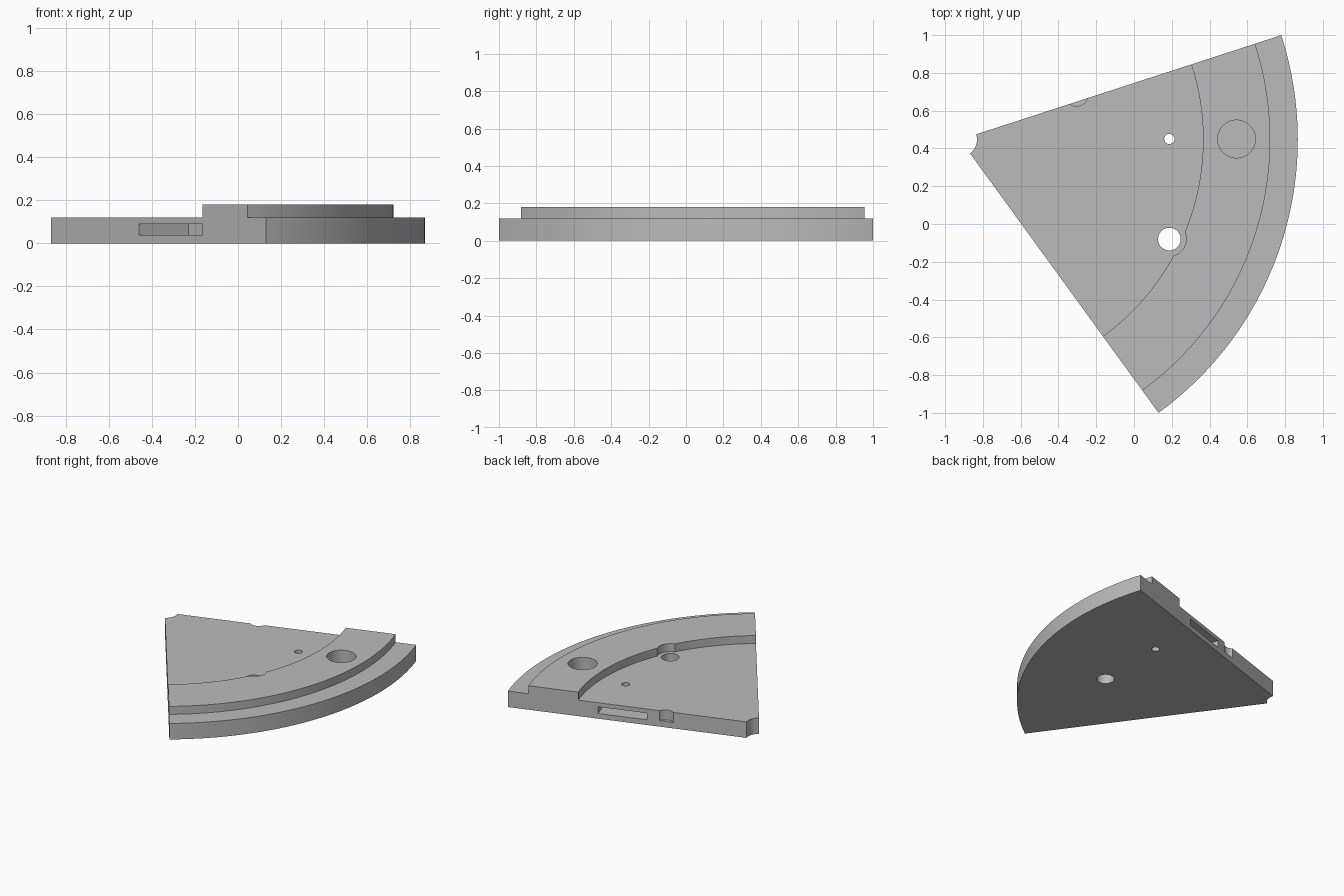
import bpy, bmesh
from math import radians, cos, sin
from mathutils import Matrix, Vector

if "Cube" in bpy.data.objects:
    bpy.data.objects.remove(bpy.data.objects["Cube"])

APEX = Vector((-0.921, 0.447, 0))
LOW, HIGH = radians(-54), radians(18)
BASE, TOP = 0.12, 0.18

grey = bpy.data.materials.new("plain_grey")
grey.use_nodes = True
grey.diffuse_color = (0.5, 0.5, 0.5, 1)
grey.node_tree.nodes["Principled BSDF"].inputs["Base Color"].default_value = (0.5, 0.5, 0.5, 1)


def make_object(name, bm):
    bmesh.ops.recalc_face_normals(bm, faces=bm.faces)
    mesh = bpy.data.meshes.new(name)
    bm.to_mesh(mesh)
    bm.free()
    mesh.materials.append(grey)
    obj = bpy.data.objects.new(name, mesh)
    bpy.context.collection.objects.link(obj)
    return obj


def cylinder(name, x, y, radius, bottom, top):
    bm = bmesh.new()
    bmesh.ops.create_cone(bm, cap_ends=True, segments=48, radius1=radius, radius2=radius,
                          depth=top - bottom,
                          matrix=Matrix.Translation((x, y, (bottom + top) / 2)))
    return make_object(name, bm)


def edge_slot(name, angle, start, end, depth):
    # box straddling a straight side, placed by its distance from the apex
    along = Vector((cos(angle), sin(angle), 0))
    place = Matrix.Translation(APEX + along * (start + end) / 2 + Vector((0, 0, 0.064)))
    size = Matrix.Diagonal((end - start, 2 * depth, 0.05, 1))
    bm = bmesh.new()
    bmesh.ops.create_cube(bm, size=1, matrix=place @ Matrix.Rotation(angle, 4, "Z") @ size)
    return make_object(name, bm)


# Stepped cross-section swept through a fifth of a circle
section = [(0.09, 0), (1.788, 0), (1.788, BASE), (1.642, BASE),
           (1.642, TOP), (1.287, TOP), (1.287, BASE), (0.09, BASE)]
bm = bmesh.new()
verts = [bm.verts.new(APEX + Vector((r * cos(LOW), r * sin(LOW), z))) for r, z in section]
face = bm.faces.new(verts)
bmesh.ops.spin(bm, geom=[face], cent=APEX, axis=(0, 0, 1), angle=HIGH - LOW,
               steps=60, use_duplicate=False)
# keep the starting cap closed
if not any(all(v in f.verts for v in verts) for f in bm.faces if f.is_valid):
    bm.faces.new(verts)
sector = make_object("sector_plate", bm)

# Half-round nick in the upper side
nick = APEX + Vector((cos(HIGH), sin(HIGH), 0)) * 0.66 + Vector((-sin(HIGH), cos(HIGH), 0)) * 0.037

cutters = [
    cylinder("ring_relief_cutter", 0.187, -0.08, 0.09, BASE, 0.3),
    cylinder("pivot_hole_cutter", 0.187, -0.08, 0.06, -0.1, 0.3),
    cylinder("pin_hole_cutter", 0.187, 0.45, 0.027, -0.1, 0.3),
    cylinder("round_pocket_cutter", 0.543, 0.45, 0.1, 0.04, 0.3),
    cylinder("nick_cutter", nick.x, nick.y, 0.0625, 0.045, 0.3),
    edge_slot("long_slot_cutter", LOW, 0.785, 1.287, 0.284),
    edge_slot("short_slot_cutter", HIGH, 0.797, 1.146, 0.284),
]

bpy.ops.object.select_all(action="DESELECT")
bpy.context.view_layer.objects.active = sector
sector.select_set(True)
for cutter in cutters:
    cutter.hide_render = True
    mod = sector.modifiers.new(cutter.name, "BOOLEAN")
    mod.operation = "DIFFERENCE"
    mod.solver = "EXACT"
    mod.object = cutter
    bpy.ops.object.modifier_apply(modifier=mod.name)
    bpy.data.objects.remove(cutter)

bpy.ops.object.shade_smooth_by_angle(angle=radians(30))
